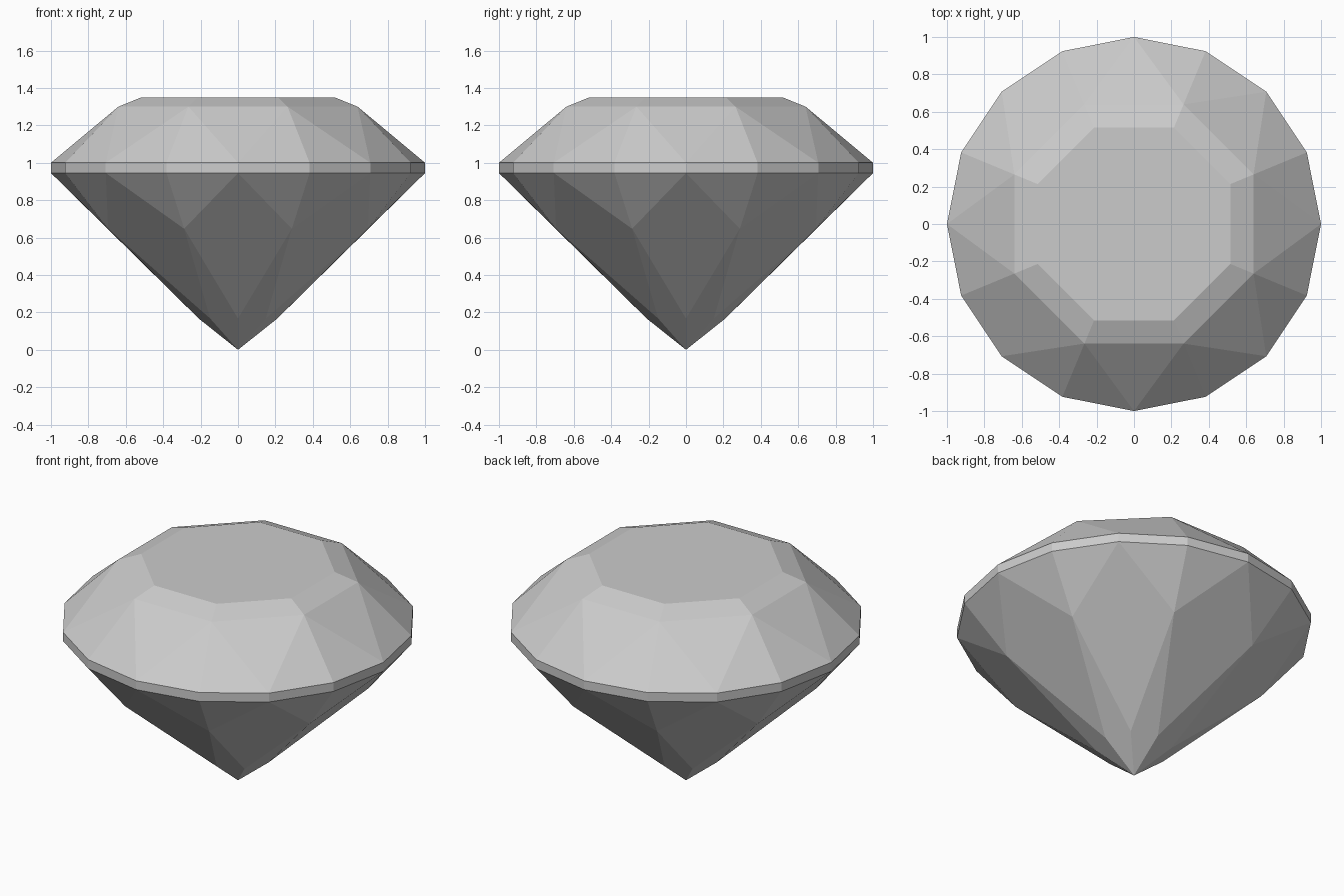
import bpy, bmesh
from math import cos, sin, pi

cube = bpy.data.objects.get("Cube")
if cube:
    bpy.data.objects.remove(cube, do_unlink=True)

# Single gem colour
mat = bpy.data.materials.new("gem_grey")
mat.use_nodes = True
colour = (0.6, 0.6, 0.6, 1)
mat.diffuse_color = colour
mat.node_tree.nodes["Principled BSDF"].inputs["Base Color"].default_value = colour

N = 8          # main facets around the stone
bm = bmesh.new()


def ring(count, radius, z, turn=0.0):
    """Ring of vertices; turn is a fraction of one step."""
    step = 2 * pi / count
    return [bm.verts.new((radius * cos((i + turn) * step),
                          radius * sin((i + turn) * step), z)) for i in range(count)]


table = ring(N, 0.558, 1.35, 0.5)
crown = ring(N, 0.692, 1.30, 0.5)
girdle_top = ring(2 * N, 1.0, 1.0)
girdle_low = ring(2 * N, 1.0, 0.945)
pavilion = ring(N, 0.752, 0.647, 0.5)
lower = ring(N, 0.21, 0.167)
culet = bm.verts.new((0, 0, 0))

# Flat table
bm.faces.new(table)

# Girdle band
for i in range(2 * N):
    j = (i + 1) % (2 * N)
    bm.faces.new((girdle_low[i], girdle_low[j], girdle_top[j], girdle_top[i]))

for i in range(N):
    j, p = (i + 1) % N, i - 1
    a, b, c = 2 * i, 2 * i + 1, 2 * j
    # Crown: bevel, star facet and two girdle facets
    bm.faces.new((crown[p], crown[i], table[i], table[p]))
    bm.faces.new((girdle_top[a], crown[i], crown[p]))
    bm.faces.new((girdle_top[a], girdle_top[b], crown[i]))
    bm.faces.new((girdle_top[b], girdle_top[c], crown[i]))
    # Pavilion: two girdle facets, kite and main facet to the point
    bm.faces.new((girdle_low[a], pavilion[i], girdle_low[b]))
    bm.faces.new((girdle_low[b], pavilion[i], girdle_low[c]))
    bm.faces.new((girdle_low[a], pavilion[p], lower[i], pavilion[i]))
    bm.faces.new((pavilion[i], lower[i], culet, lower[j]))

bmesh.ops.recalc_face_normals(bm, faces=bm.faces)
mesh = bpy.data.meshes.new("cut_gem")
bm.to_mesh(mesh)
bm.free()
mesh.materials.append(mat)
gem = bpy.data.objects.new("cut_gem", mesh)
bpy.context.collection.objects.link(gem)
